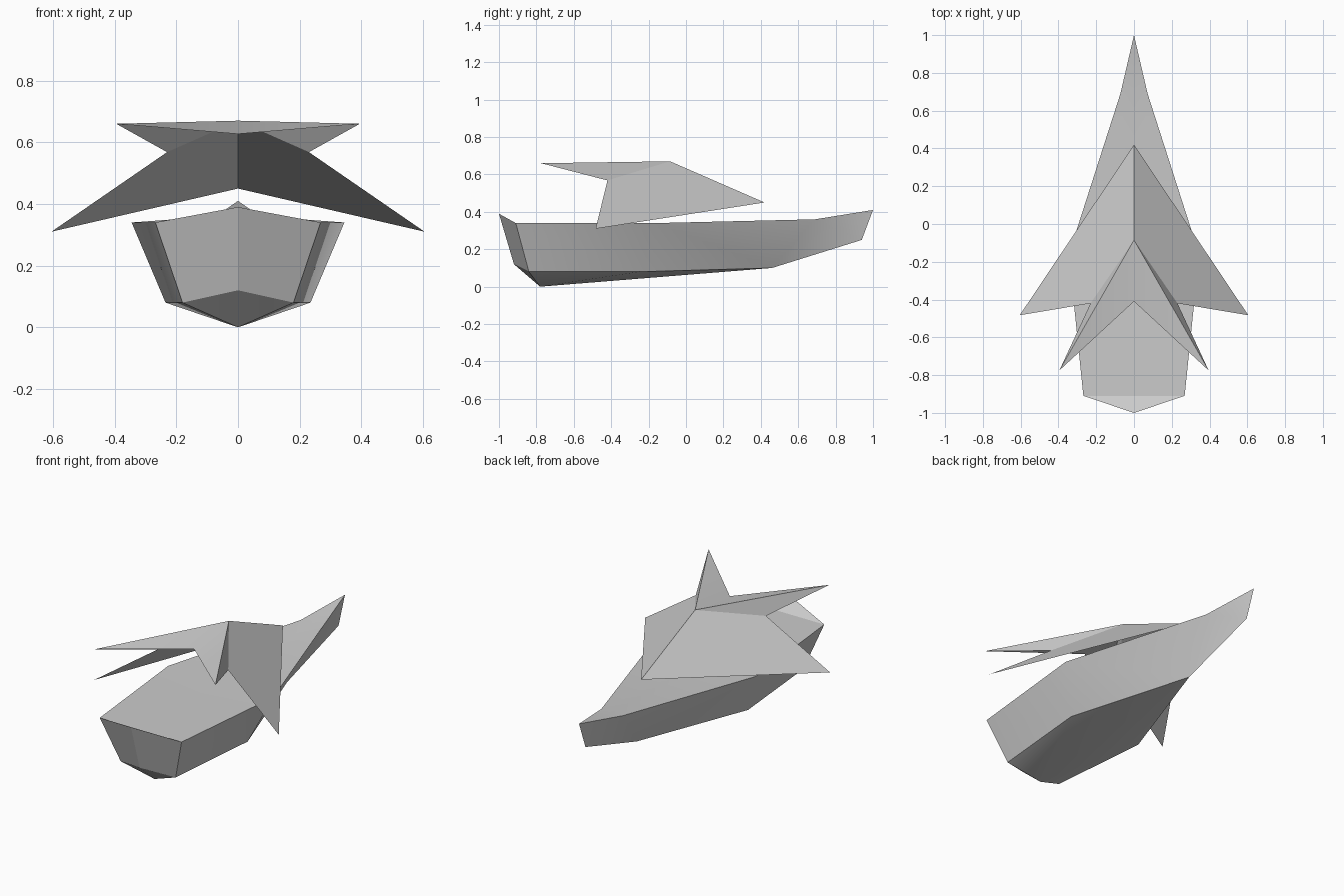
import bpy, bmesh, math

if "Cube" in bpy.data.objects:
    bpy.data.objects.remove(bpy.data.objects["Cube"], do_unlink=True)

grey = bpy.data.materials.new("plain_grey")
grey.use_nodes = True
colour = (0.6, 0.6, 0.6, 1)
grey.diffuse_color = colour
grey.node_tree.nodes["Principled BSDF"].inputs["Base Color"].default_value = colour


def mirrored_part(name, points, faces, smooth_angle):
    """Build one half from named points, then mirror and weld it along x = 0."""
    bm = bmesh.new()
    verts = {key: bm.verts.new(co) for key, co in points.items()}
    for face in faces:
        bm.faces.new([verts[key] for key in face.split()])
    bmesh.ops.mirror(bm, geom=bm.verts[:] + bm.edges[:] + bm.faces[:],
                     axis='X', merge_dist=0.001)
    bmesh.ops.remove_doubles(bm, verts=bm.verts[:], dist=0.001)
    bmesh.ops.recalc_face_normals(bm, faces=bm.faces[:])
    # Open shells should face upward
    if any(e.is_boundary for e in bm.edges):
        if sum(f.normal.z * f.calc_area() for f in bm.faces) < 0:
            bmesh.ops.reverse_faces(bm, faces=bm.faces[:])
    mesh = bpy.data.meshes.new(name)
    bm.to_mesh(mesh)
    bm.free()
    mesh.materials.append(grey)
    obj = bpy.data.objects.new(name, mesh)
    bpy.context.collection.objects.link(obj)
    bpy.ops.object.select_all(action='DESELECT')
    obj.select_set(True)
    bpy.context.view_layer.objects.active = obj
    bpy.ops.object.shade_smooth_by_angle(angle=math.radians(smooth_angle))
    return obj


# Boat-like hull: deck rim, chine, keel, raised stern lip and prow
hull_points = {
    "lip": (0, -1, 0.39),
    "deck_stern": (0, -0.91, 0.34), "rim_stern": (0.268, -0.91, 0.34),
    "deck_mid": (0, -0.16, 0.34), "rim_mid": (0.345, -0.16, 0.34),
    "deck_fore": (0, 0.69, 0.36), "rim_fore": (0.072, 0.69, 0.36),
    "prow_top": (0, 1, 0.41), "prow_low": (0, 0.94, 0.25),
    "foot": (0, 0.46, 0.10),
    "chine_mid": (0.235, -0.245, 0.08), "chine_stern": (0.18, -0.84, 0.08),
    "transom_low": (0, -0.92, 0.12), "keel": (0, -0.78, 0),
}
hull_faces = [
    "lip rim_stern deck_stern",
    "deck_stern rim_stern rim_mid deck_mid",
    "deck_mid rim_mid rim_fore deck_fore",
    "deck_fore rim_fore prow_top",
    "rim_stern chine_stern chine_mid rim_mid",
    "rim_mid chine_mid foot rim_fore",
    "rim_fore foot prow_low",
    "rim_fore prow_low prow_top",
    "chine_stern keel chine_mid",
    "chine_mid keel foot",
    "lip transom_low chine_stern rim_stern",
    "transom_low keel chine_stern",
]
mirrored_part("hull", hull_points, hull_faces, 25)

# Folded canopy sheet: sloping wings with two swept upper fins
canopy_points = {
    "nose": (0, 0.42, 0.45), "peak": (0, -0.085, 0.67),
    "wing_tip": (0.605, -0.483, 0.31), "notch": (0.23, -0.42, 0.568),
    "fin_tip": (0.395, -0.775, 0.66), "fin_root": (0, -0.41, 0.627),
}
canopy_faces = [
    "nose wing_tip notch peak",
    "peak notch fin_tip",
    "peak fin_tip fin_root",
]
mirrored_part("canopy", canopy_points, canopy_faces, 25)
